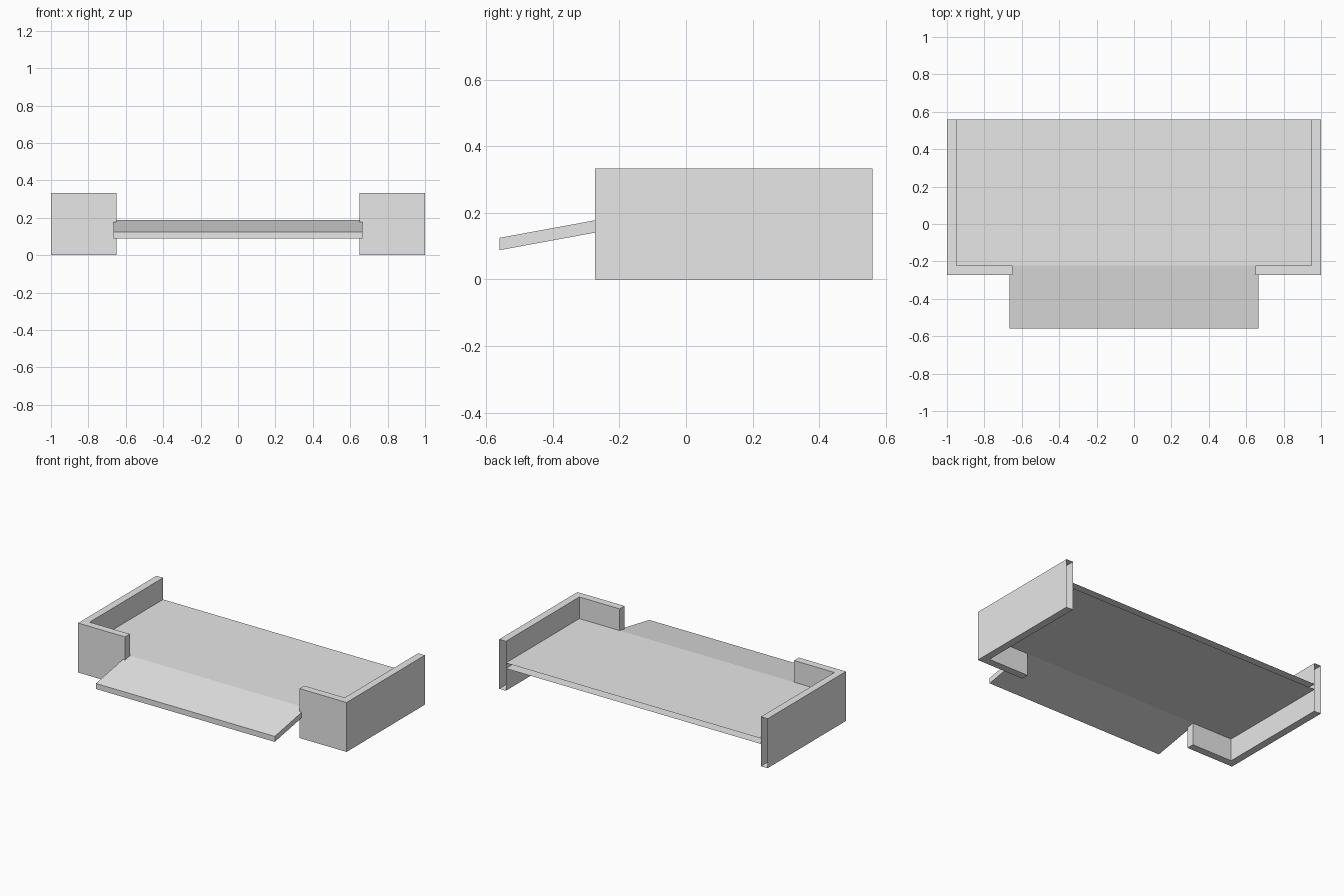
import bpy
import bmesh

if "Cube" in bpy.data.objects:
    bpy.data.objects.remove(bpy.data.objects["Cube"], do_unlink=True)

# Main dimensions
BACK, FRONT, TIP = 0.56, -0.273, -0.56
INNER_Y, INNER_X = -0.222, 0.95
WALL_TOP, LIP_X, RAMP_X = 0.333, 0.65, 0.666
FLOOR_LOW, FLOOR_TOP = 0.15, 0.187
RAMP_LOW, RAMP_TOP = 0.088, 0.125

grey = bpy.data.materials.new("light grey")
grey.use_nodes = True
grey.diffuse_color = (0.8, 0.8, 0.8, 1)
grey.node_tree.nodes["Principled BSDF"].inputs["Base Color"].default_value = (0.8, 0.8, 0.8, 1)


def extrude_outline(name, points, offset, open_at=None):
    """Extrude a flat outline into a solid, leaving open the side lying at y = open_at."""
    bm = bmesh.new()
    face = bm.faces.new([bm.verts.new(p) for p in points])
    result = bmesh.ops.extrude_face_region(bm, geom=[face], use_keep_orig=True)
    moved = [v for v in result["geom"] if isinstance(v, bmesh.types.BMVert)]
    bmesh.ops.translate(bm, verts=moved, vec=offset)
    bmesh.ops.recalc_face_normals(bm, faces=bm.faces[:])
    if open_at is not None:
        ends = [f for f in bm.faces if all(abs(v.co.y - open_at) < 1e-4 for v in f.verts)]
        bmesh.ops.delete(bm, geom=ends, context="FACES")
    mesh = bpy.data.meshes.new(name)
    bm.to_mesh(mesh)
    bm.free()
    mesh.materials.append(grey)
    obj = bpy.data.objects.new(name, mesh)
    bpy.context.collection.objects.link(obj)
    return obj


# L-shaped side walls, open at the back edge
for name, s in (("left_wall", 1), ("right_wall", -1)):
    outline = [(1, BACK), (1, FRONT), (LIP_X, FRONT),
               (LIP_X, INNER_Y), (INNER_X, INNER_Y), (INNER_X, BACK)]
    extrude_outline(name, [(s * x, y, 0) for x, y in outline], (0, 0, WALL_TOP), BACK)

# Raised floor slab, open at the back edge
floor = [(INNER_Y, FLOOR_LOW), (BACK, FLOOR_LOW), (BACK, FLOOR_TOP), (INNER_Y, FLOOR_TOP)]
extrude_outline("floor", [(-INNER_X, y, z) for y, z in floor], (2 * INNER_X, 0, 0), BACK)

# Sloping ramp, joined to the front of the floor
ramp = [(TIP, RAMP_LOW), (INNER_Y, FLOOR_LOW), (INNER_Y, FLOOR_TOP), (TIP, RAMP_TOP)]
extrude_outline("ramp", [(-RAMP_X, y, z) for y, z in ramp], (2 * RAMP_X, 0, 0), INNER_Y)
